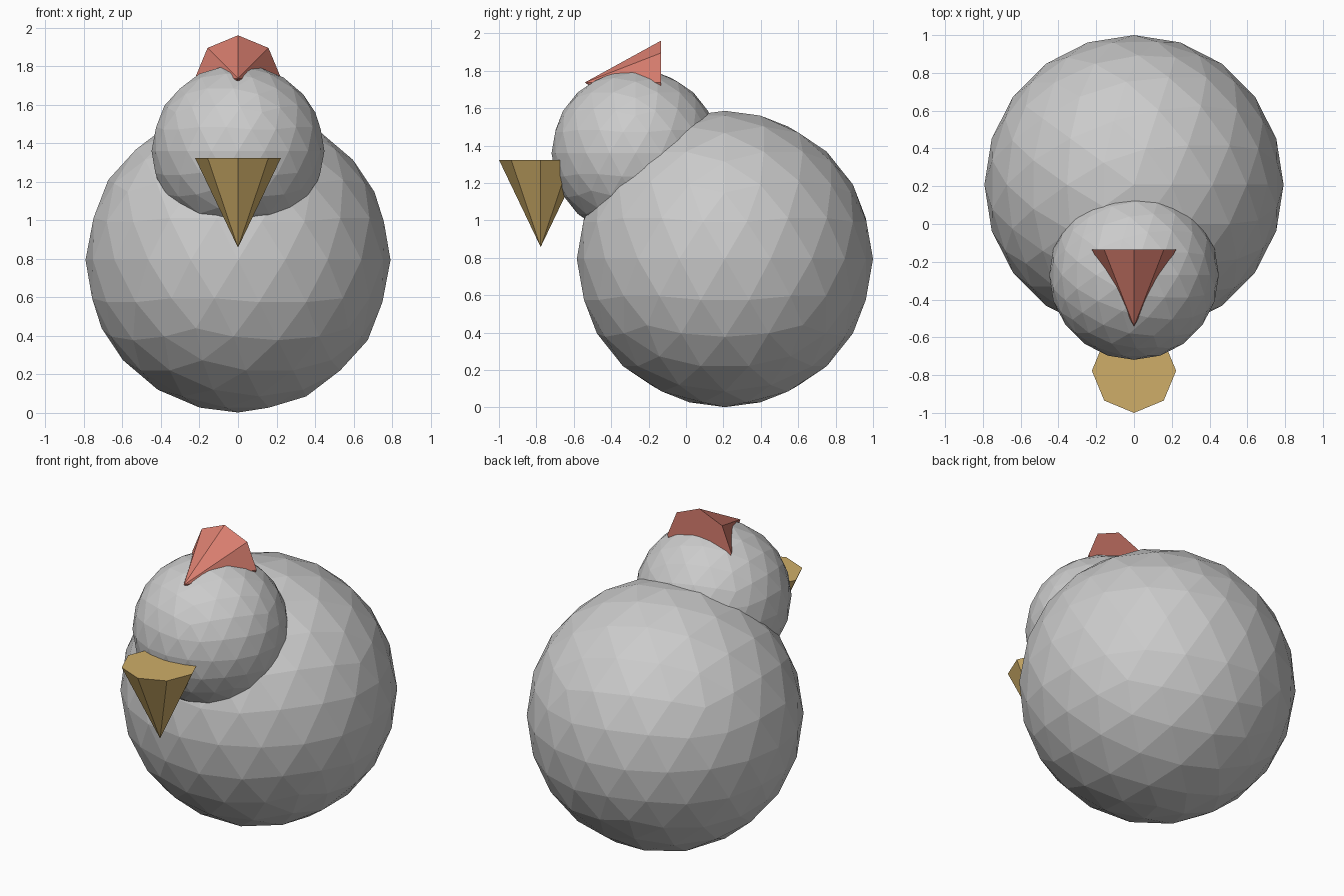
import bpy
from math import pi

if "Cube" in bpy.data.objects:
    bpy.data.objects.remove(bpy.data.objects["Cube"])


def colour(obj, name, rgb):
    mat = bpy.data.materials.new(name)
    mat.diffuse_color = (*rgb, 1.0)
    mat.use_nodes = True
    mat.node_tree.nodes["Principled BSDF"].inputs["Base Color"].default_value = mat.diffuse_color
    obj.data.materials.append(mat)


def ball(name, radius, location):
    bpy.ops.mesh.primitive_ico_sphere_add(subdivisions=3, radius=radius, location=location)
    obj = bpy.context.object
    obj.name = name
    return obj


def spike(name, radius, depth, location, tilt):
    # Eight-sided cone, tilted about x
    bpy.ops.mesh.primitive_cone_add(vertices=8, radius1=radius, radius2=0, depth=depth,
                                    location=location, rotation=(tilt, 0, 0))
    obj = bpy.context.object
    obj.name = name
    return obj


# Round body and head
ball("body", 0.792, (0, 0.208, 0.794))
ball("head", 0.449, (0, -0.27, 1.36))

# Beak: point down, flat side up
beak = spike("beak", 0.223, 0.466, (0, -0.777, 1.091), pi)
colour(beak, "beak_yellow", (0.62, 0.42, 0.14))

# Comb: point forward, half sunk in the head
comb = spike("comb", 0.224, 0.408, (0, -0.338, 1.737), pi / 2)
colour(comb, "comb_red", (0.70, 0.21, 0.16))
